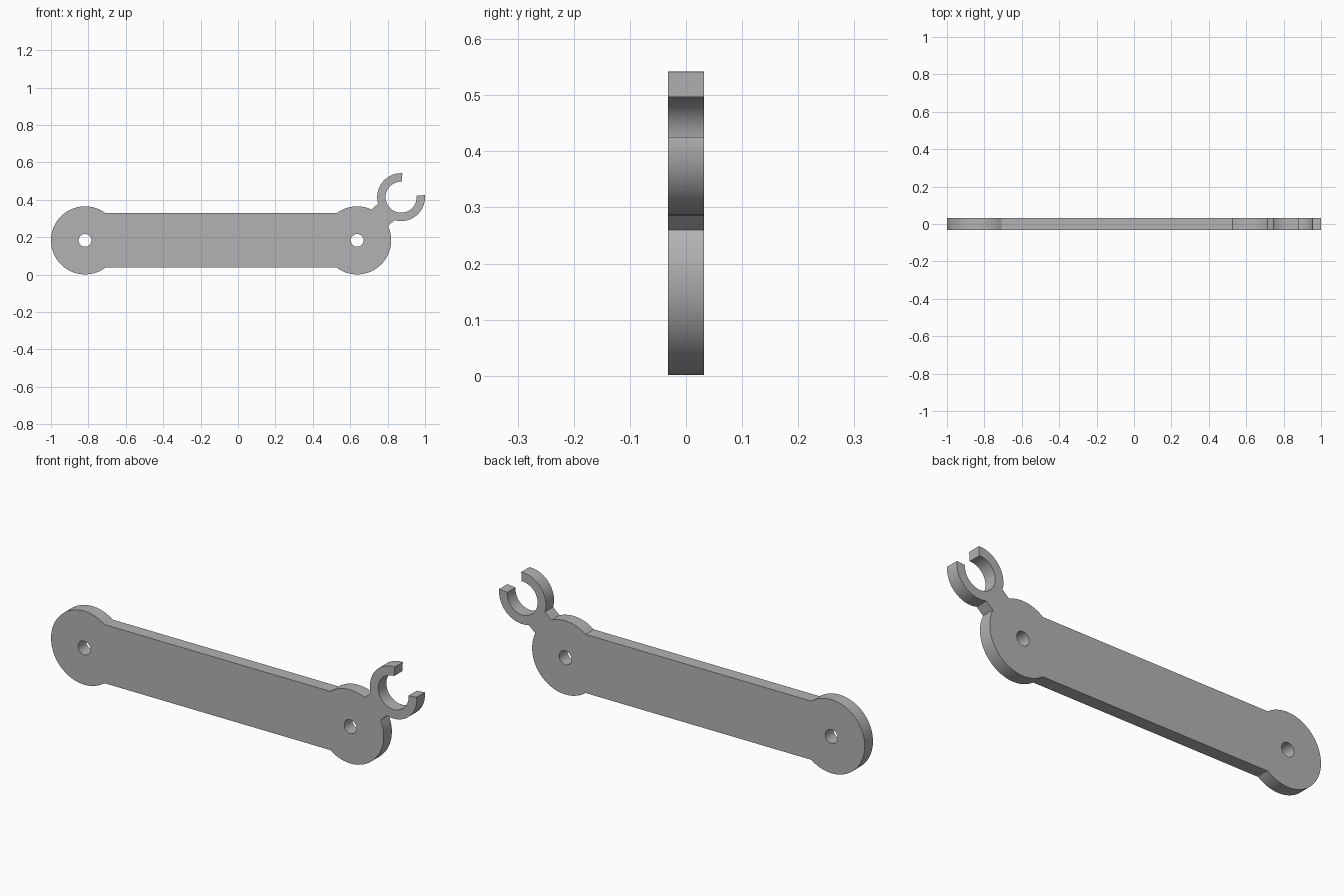
import bpy, bmesh
from math import radians, degrees, asin, cos, sin

cube = bpy.data.objects.get("Cube")
if cube:
    bpy.data.objects.remove(cube)

DEPTH = 0.064
R_END, R_HOLE = 0.182, 0.034
R_OUT, R_IN = 0.128, 0.083
BAR_HALF, NECK_HALF = 0.145, 0.0625
LEFT, RIGHT, CLIP = (-0.818, 0.183), (0.637, 0.183), (0.872, 0.414)


def arc(centre, r, start, end, n):
    """Points along an arc, in degrees, both ends included."""
    angles = [radians(start + (end - start) * i / n) for i in range(n + 1)]
    return [(centre[0] + r * cos(a), centre[1] + r * sin(a)) for a in angles]


# Angles at which the bar and neck meet the round parts
bar = degrees(asin(BAR_HALF / R_END))
neck = degrees(asin(NECK_HALF / R_END))
clip = degrees(asin(NECK_HALF / R_OUT))

# One outline: left end, right end, neck, open clip, and back along the bar
outline = (arc(LEFT, R_END, bar, 360 - bar, 56)
           + arc(RIGHT, R_END, 180 + bar, 405 - neck, 36)
           + arc(CLIP, R_OUT, 225 + clip, 365, 28)
           + arc(CLIP, R_IN, 365, 87, 56)
           + arc(CLIP, R_OUT, 87, 225 - clip, 28)
           + arc(RIGHT, R_END, 45 + neck, 180 - bar, 16))
holes = [arc(c, R_HOLE, 0, 360, 32)[:-1] for c in (LEFT, RIGHT)]

# Fill the outline around the pivot holes and extrude it to a plate
bm = bmesh.new()
for loop in [outline] + holes:
    verts = [bm.verts.new((x, -DEPTH / 2, z)) for x, z in loop]
    for a, b in zip(verts, verts[1:] + verts[:1]):
        bm.edges.new((a, b))
bmesh.ops.triangle_fill(bm, edges=bm.edges[:], use_beauty=True, normal=(0, -1, 0))
front = bm.faces[:]
extruded = bmesh.ops.extrude_face_region(bm, geom=front, use_keep_orig=True)
back = [v for v in extruded["geom"] if isinstance(v, bmesh.types.BMVert)]
bmesh.ops.translate(bm, verts=back, vec=(0, DEPTH, 0))
bmesh.ops.recalc_face_normals(bm, faces=bm.faces[:])

mesh = bpy.data.meshes.new("link_arm")
bm.to_mesh(mesh)
bm.free()
arm = bpy.data.objects.new("link_arm", mesh)
bpy.context.collection.objects.link(arm)

# Plain grey
grey = bpy.data.materials.new("grey")
grey.use_nodes = True
colour = (0.45, 0.45, 0.45, 1)
grey.diffuse_color = colour
grey.node_tree.nodes["Principled BSDF"].inputs["Base Color"].default_value = colour
mesh.materials.append(grey)

# Smooth rims with sharp edges
bpy.ops.object.select_all(action="DESELECT")
arm.select_set(True)
bpy.context.view_layer.objects.active = arm
bpy.ops.object.shade_smooth_by_angle(angle=radians(30))
